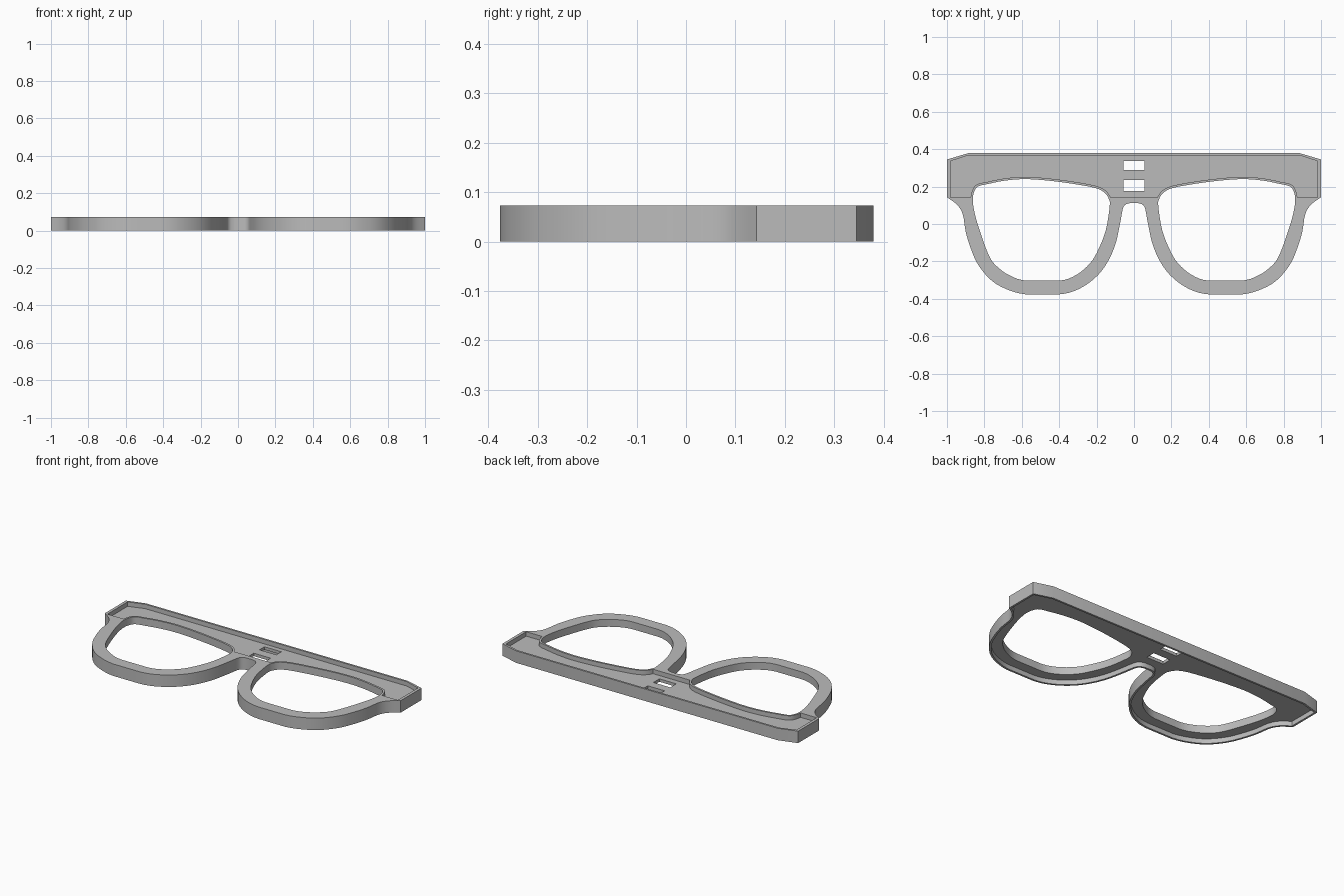
import bpy, bmesh
from mathutils import Vector

if "Cube" in bpy.data.objects:
    bpy.data.objects.remove(bpy.data.objects["Cube"])

HEIGHT = 0.073      # overall thickness of the frame
FLOOR_LOW = 0.028   # depth of the underside lens recess
FLOOR_HIGH = 0.046  # floor level of the brow pocket
LIP = 0.012         # wall left around recesses


def smooth_path(points, closed, low, steps=4):
    """Catmull-Rom rounding of a few control points, kept above y = low."""
    p = [Vector(q) for q in points]
    n, out = len(p), []
    for i in range(n if closed else n - 1):
        if closed:
            a, b, c, d = (p[(i + k) % n] for k in (-1, 0, 1, 2))
        else:
            a, b, c, d = (p[min(max(i + k, 0), n - 1)] for k in (-1, 0, 1, 2))
        for s in range(steps):
            t = s / steps
            v = 0.5 * (2 * b + (c - a) * t + (2 * a - 5 * b + 4 * c - d) * t ** 2
                       + (3 * b - a - 3 * c + d) * t ** 3)
            out.append((v.x, max(v.y, low)))
    if not closed:
        out.append(tuple(p[-1]))
    return out


def mirrored(half):
    return half + [(-x, y) for x, y in reversed(half)]


def offset(poly, dist):
    """Move an outline outward by dist (inward when negative)."""
    n = len(poly)
    area = sum(poly[i][0] * poly[(i + 1) % n][1] - poly[(i + 1) % n][0] * poly[i][1]
               for i in range(n))
    sign = 1 if area > 0 else -1
    out = []
    for i in range(n):
        a, b, c = (Vector(poly[(i + k) % n]) for k in (-1, 0, 1))
        e1, e2 = (b - a).normalized(), (c - b).normalized()
        n1, n2 = Vector((e1.y, -e1.x)) * sign, Vector((e2.y, -e2.x)) * sign
        v = b + (n1 + n2) * dist / max(1 + n1.dot(n2), 0.4)
        out.append((v.x, v.y))
    return out


def prism(name, poly, z0, z1):
    bm = bmesh.new()
    face = bm.faces.new([bm.verts.new((x, y, z0)) for x, y in poly])
    top = bmesh.ops.extrude_face_region(bm, geom=[face])["geom"]
    bmesh.ops.translate(bm, vec=(0, 0, z1 - z0),
                        verts=[v for v in top if isinstance(v, bmesh.types.BMVert)])
    bmesh.ops.recalc_face_normals(bm, faces=bm.faces[:])
    mesh = bpy.data.meshes.new(name)
    bm.to_mesh(mesh)
    bm.free()
    obj = bpy.data.objects.new(name, mesh)
    bpy.context.collection.objects.link(obj)
    return obj


def cut(target, cutter):
    mod = target.modifiers.new("cut", "BOOLEAN")
    mod.operation, mod.solver, mod.object = "DIFFERENCE", "EXACT", cutter
    bpy.context.view_layer.objects.active = target
    bpy.ops.object.modifier_apply(modifier=mod.name)
    bpy.data.objects.remove(cutter)


# Outer outline: straight brow bar, rounded lens rims and nose arch
rim = smooth_path([
    (-1, .143), (-.945, .102), (-.915, .05), (-.9, -.04), (-.873, -.13), (-.835, -.215),
    (-.77, -.295), (-.69, -.345), (-.58, -.376), (-.40, -.376), (-.30, -.35), (-.21, -.29),
    (-.145, -.21), (-.10, -.11), (-.075, 0), (-.06, .08), (-.045, .104), (-.02, .112)],
    False, -.376)
outline = mirrored([(-.885, .379), (-1, .345)] + rim)

# Lens opening outline
lens = smooth_path([
    (-.862, .125), (-.855, .17), (-.835, .2), (-.78, .214), (-.69, .232), (-.58, .24),
    (-.45, .231), (-.315, .213), (-.21, .193), (-.16, .17), (-.135, .135), (-.13, .095),
    (-.15, -.03), (-.19, -.135), (-.235, -.21), (-.31, -.273), (-.40, -.303), (-.575, -.303),
    (-.665, -.275), (-.735, -.225), (-.775, -.17), (-.82, -.05), (-.85, .05)],
    True, -.303)
lenses = [lens, [(-x, y) for x, y in lens]]

frame = prism("glasses_frame", outline, 0, HEIGHT)

# Underside recess, leaving a thin lip along the outer edge
cut(frame, prism("underside_recess", offset(outline, -LIP), -0.05, FLOOR_LOW))

# Brow pocket, leaving a thin lip along the bar and the lens openings
pocket = prism("brow_pocket", mirrored([(-.885, .367), (-.982, .336), (-.982, .141)]),
               FLOOR_HIGH, 0.15)
for poly in lenses:
    cut(pocket, prism("lens_guard", offset(poly, LIP), -0.1, 0.3))
cut(frame, pocket)

# Lens openings
for poly in lenses:
    cut(frame, prism("lens_opening", poly, -0.1, 0.2))

# Two slots above the nose
for y0, y1 in ((.176, .234), (.288, .337)):
    cut(frame, prism("bridge_slot", mirrored([(-.057, y0), (-.057, y1)]), -0.1, 0.2))

# Plain grey finish
grey = bpy.data.materials.new("grey_plastic")
grey.diffuse_color = (0.5, 0.5, 0.5, 1)
grey.use_nodes = True
grey.node_tree.nodes["Principled BSDF"].inputs["Base Color"].default_value = grey.diffuse_color
frame.data.materials.clear()
frame.data.materials.append(grey)

bpy.ops.object.select_all(action="DESELECT")
frame.select_set(True)
bpy.context.view_layer.objects.active = frame
bpy.ops.object.shade_smooth_by_angle(angle=0.5)
